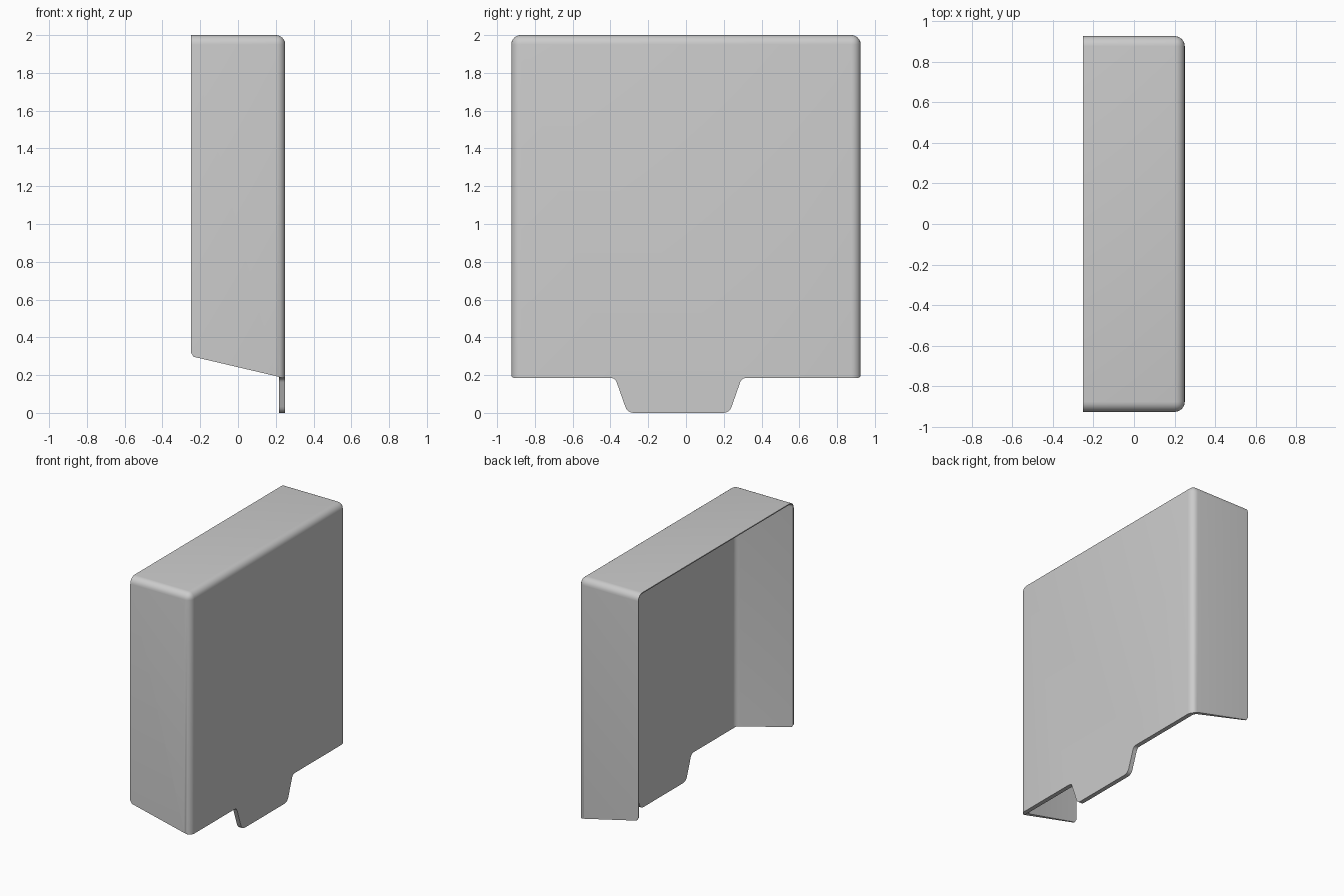
import bpy, bmesh, math
from mathutils import Vector

if "Cube" in bpy.data.objects:
    bpy.data.objects.remove(bpy.data.objects["Cube"])


def tapered_box(name, x0, x1, hy0, hy1, top0, top1, radius):
    """Box running along x with a rounded +x face and rounded upper corners."""
    bm = bmesh.new()
    bmesh.ops.create_cube(bm, size=2)
    for v in bm.verts:
        far = v.co.x > 0
        hy, top = (hy1, top1) if far else (hy0, top0)
        v.co = Vector((x1 if far else x0, math.copysign(hy, v.co.y), top if v.co.z > 0 else -0.3))
    edges = []
    for e in bm.edges:
        a, b = (v.co for v in e.verts)
        on_face = a.x > 0 and b.x > 0
        on_base = a.z < 0 and b.z < 0
        on_rim = a.x < 0 and b.x < 0
        lengthwise = a.x * b.x < 0
        if not on_base and not on_rim and (on_face or (lengthwise and a.z > 0)):
            edges.append(e)
    bmesh.ops.bevel(bm, geom=edges, offset=radius, segments=6, profile=0.5, affect='EDGES')
    return finish(name, bm)


def finish(name, bm):
    bmesh.ops.recalc_face_normals(bm, faces=bm.faces)
    me = bpy.data.meshes.new(name)
    bm.to_mesh(me)
    bm.free()
    ob = bpy.data.objects.new(name, me)
    bpy.context.collection.objects.link(ob)
    return ob


def rounded(points):
    """Replace each (u, v, r) corner with a short curve reaching r along both sides."""
    out = []
    n = len(points)
    for i, (u, v, r) in enumerate(points):
        p = Vector((u, v))
        if r == 0:
            out.append(p)
            continue
        a = p + (Vector(points[i - 1][:2]) - p).normalized() * r
        b = p + (Vector(points[(i + 1) % n][:2]) - p).normalized() * r
        for k in range(6):
            t = k / 5
            out.append(a * (1 - t) ** 2 + p * 2 * t * (1 - t) + b * t * t)
    return out


def prism(name, points, to3d, axis):
    bm = bmesh.new()
    face = bm.faces.new([bm.verts.new(to3d(p)) for p in rounded(points)])
    ext = bmesh.ops.extrude_face_region(bm, geom=[face])
    verts = [g for g in ext['geom'] if isinstance(g, bmesh.types.BMVert)]
    bmesh.ops.translate(bm, verts=verts, vec=axis)
    return finish(name, bm)


# Outer cover body
cover = tapered_box("cover", -0.25, 0.25, 0.925, 0.925, 2.0, 2.0, 0.05)

# Hollow interior, walls thinning towards the open rim
cavity = tapered_box("cavity_cutter", -0.35, 0.215, 0.922, 0.897, 1.997, 1.97, 0.035)

# Sloping lower edge of the side walls
slope = prism("slope_cutter",
              [(-0.4, -0.6, 0), (-0.4, 0.34, 0), (-0.25, 0.32, 0), (-0.235, 0.297, 0),
               (0.217, 0.191, 0), (0.217, -0.6, 0)],
              lambda p: (p.x, -1.2, p.y), (0, 2.4, 0))

# Lower edge of the face plate with its latch tab
tab = prism("tab_cutter",
            [(-1.1, -0.6, 0), (-1.1, 0.205, 0), (-0.925, 0.205, 0), (-0.925, 0.185, 0.018),
             (-0.375, 0.185, 0.025), (-0.31, 0.0, 0.035), (0.23, 0.0, 0.035),
             (0.295, 0.185, 0.025), (0.925, 0.185, 0.018), (0.925, 0.205, 0),
             (1.1, 0.205, 0), (1.1, -0.6, 0)],
            lambda p: (0.2, p.x, p.y), (0.2, 0, 0))

for cutter in (cavity, slope, tab):
    mod = cover.modifiers.new(cutter.name, 'BOOLEAN')
    mod.operation = 'DIFFERENCE'
    mod.solver = 'EXACT'
    mod.object = cutter

# Apply the cuts and remove the helpers
bpy.context.view_layer.update()
dg = bpy.context.evaluated_depsgraph_get()
result = bpy.data.meshes.new_from_object(cover.evaluated_get(dg))
cover.modifiers.clear()
cover.data = result
for cutter in (cavity, slope, tab):
    bpy.data.objects.remove(cutter)

bpy.context.view_layer.objects.active = cover
cover.select_set(True)
bpy.ops.object.shade_smooth_by_angle(angle=math.radians(35))
